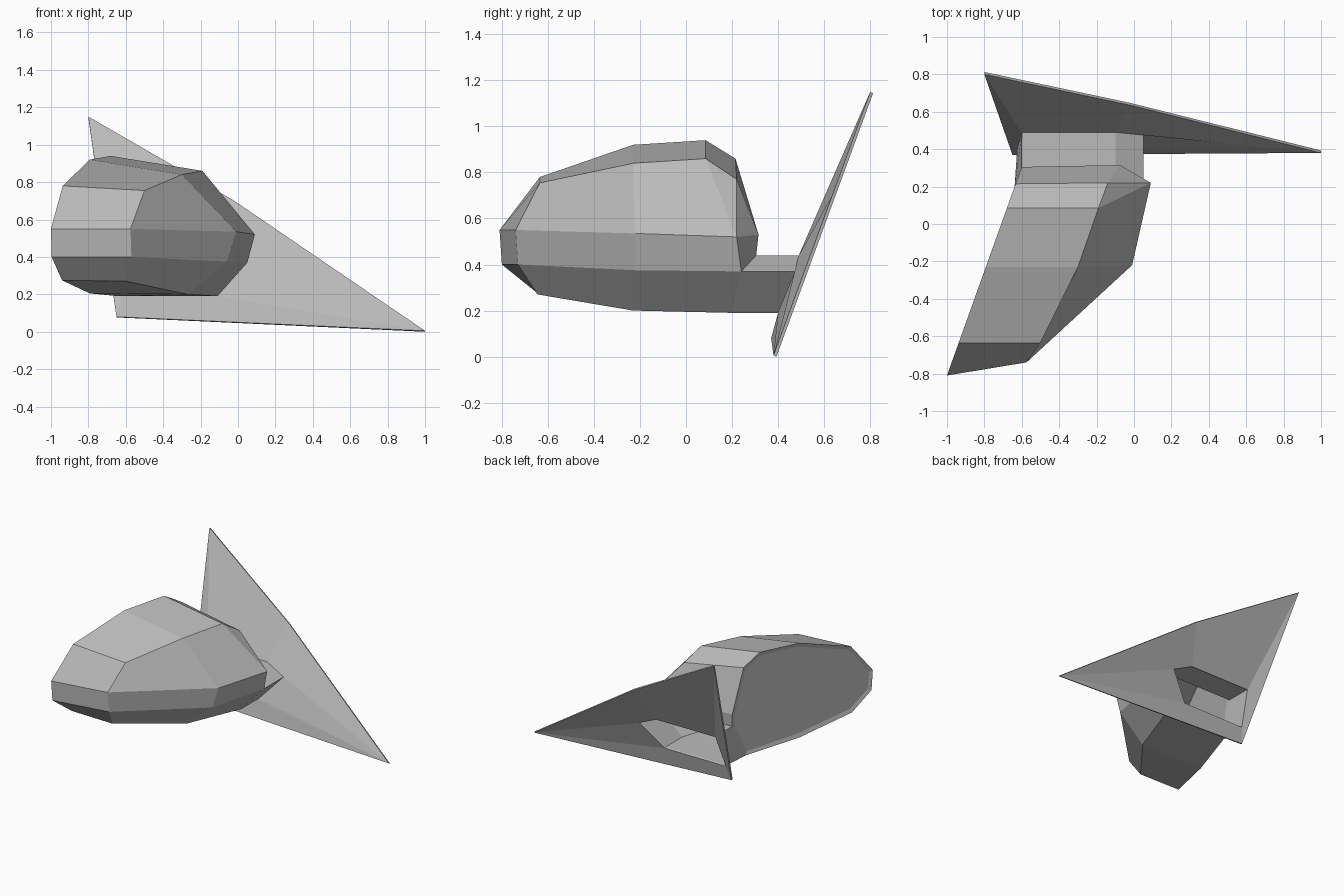
import bpy, bmesh

cube = bpy.data.objects.get("Cube")
if cube:
    bpy.data.objects.remove(cube, do_unlink=True)

grey = bpy.data.materials.new("plain_grey")
grey.use_nodes = True
grey.diffuse_color = (0.5, 0.5, 0.5, 1)
grey.node_tree.nodes["Principled BSDF"].inputs["Base Color"].default_value = (0.5, 0.5, 0.5, 1)


def build(name, faces, recalc=True, inset_face=None):
    """Make a flat-shaded object from faces given as lists of points."""
    bm = bmesh.new()
    made = [bm.faces.new([bm.verts.new(p) for p in face]) for face in faces]
    rim_face = made[inset_face] if inset_face is not None else None
    bmesh.ops.remove_doubles(bm, verts=bm.verts[:], dist=0.0001)
    if recalc:
        bmesh.ops.recalc_face_normals(bm, faces=bm.faces[:])
    if rim_face:
        bmesh.ops.inset_individual(bm, faces=[rim_face], thickness=0.03, depth=-0.008)
    mesh = bpy.data.meshes.new(name)
    bm.to_mesh(mesh)
    bm.free()
    mesh.materials.append(grey)
    obj = bpy.data.objects.new(name, mesh)
    bpy.context.scene.collection.objects.link(obj)
    return obj


def bridge(outer, inner, closed=True, skip=()):
    """Quads between two loops that have the same number of points."""
    n = len(outer)
    return [[outer[i], outer[(i + 1) % n], inner[(i + 1) % n], inner[i]]
            for i in range(n if closed else n - 1) if i not in skip]


# Housing: the rim lies in one upright slanted plane, the shell loop follows it
def on_rim(y, z):
    return (-0.71 + 0.358 * y, y, z)


rim = [on_rim(y, z) for y, z in (
    (-0.81, 0.55), (-0.635, 0.78), (-0.23, 0.92), (0.085, 0.94),
    (0.215, 0.86), (0.305, 0.53), (0.305, 0.44), (0.2, 0.19),
    (-0.23, 0.205), (-0.645, 0.275), (-0.8, 0.4))]
shell = [
    (-0.575, -0.74, 0.55), (-0.5, -0.635, 0.755), (-0.3, -0.23, 0.84),
    (-0.19, 0.085, 0.86), (-0.14, 0.22, 0.77), (-0.075, 0.315, 0.53),
    (-0.1, 0.305, 0.44), (-0.11, 0.2, 0.19), (-0.27, -0.23, 0.2),
    (-0.6, -0.645, 0.27), (-0.57, -0.73, 0.4)]
(nose, brow, crown, top, shoulder, back, collar, heel, belly, chin, lip) = shell
upper_mid, upper_end = (-0.01, -0.22, 0.535), (0.09, 0.22, 0.52)
lower_mid, lower_end = (-0.06, -0.22, 0.375), (0.05, 0.24, 0.37)

side = [
    [nose, brow, crown, upper_mid],
    [crown, top, upper_end, upper_mid],
    [top, shoulder, upper_end],
    [shoulder, back, upper_end],
    [upper_end, back, collar, lower_end],
    [nose, upper_mid, lower_mid, lip],
    [upper_mid, upper_end, lower_end, lower_mid],
    [lip, lower_mid, belly, chin],
    [lower_mid, lower_end, heel, belly]]
# The gap in the band is where the neck enters; the first face is the glass
build("mirror_housing", [rim] + bridge(rim, shell, skip=(6,)) + side, inset_face=0)

# Neck: open five-sided tube from the housing to the opening in the plate
neck_start = [rim[6], collar, lower_end, heel, rim[7]]
opening = [(-0.6, 0.49, 0.44), (-0.1, 0.49, 0.44), (0.05, 0.475, 0.37),
           (-0.11, 0.4, 0.19), (-0.625, 0.4, 0.19)]
build("neck", bridge(neck_start, opening))

# Mounting plate: thin bent triangle with the neck opening cut through it
peak, bend = (-0.8, 0.8, 1.15), (-0.02, 0.635, 0.7)
tip, corner = (1.0, 0.38, 0.005), (-0.65, 0.37, 0.08)
top_left, top_right, outer, low_right, low_left = opening
plate = build("mounting_plate", [
    [peak, corner, low_left, top_left],
    [corner, tip, low_right, low_left],
    [tip, outer, low_right],
    [tip, bend, top_right, outer],
    [bend, peak, top_left, top_right]], recalc=False)
solid = plate.modifiers.new("thickness", 'SOLIDIFY')
solid.thickness = 0.014
solid.offset = -1
